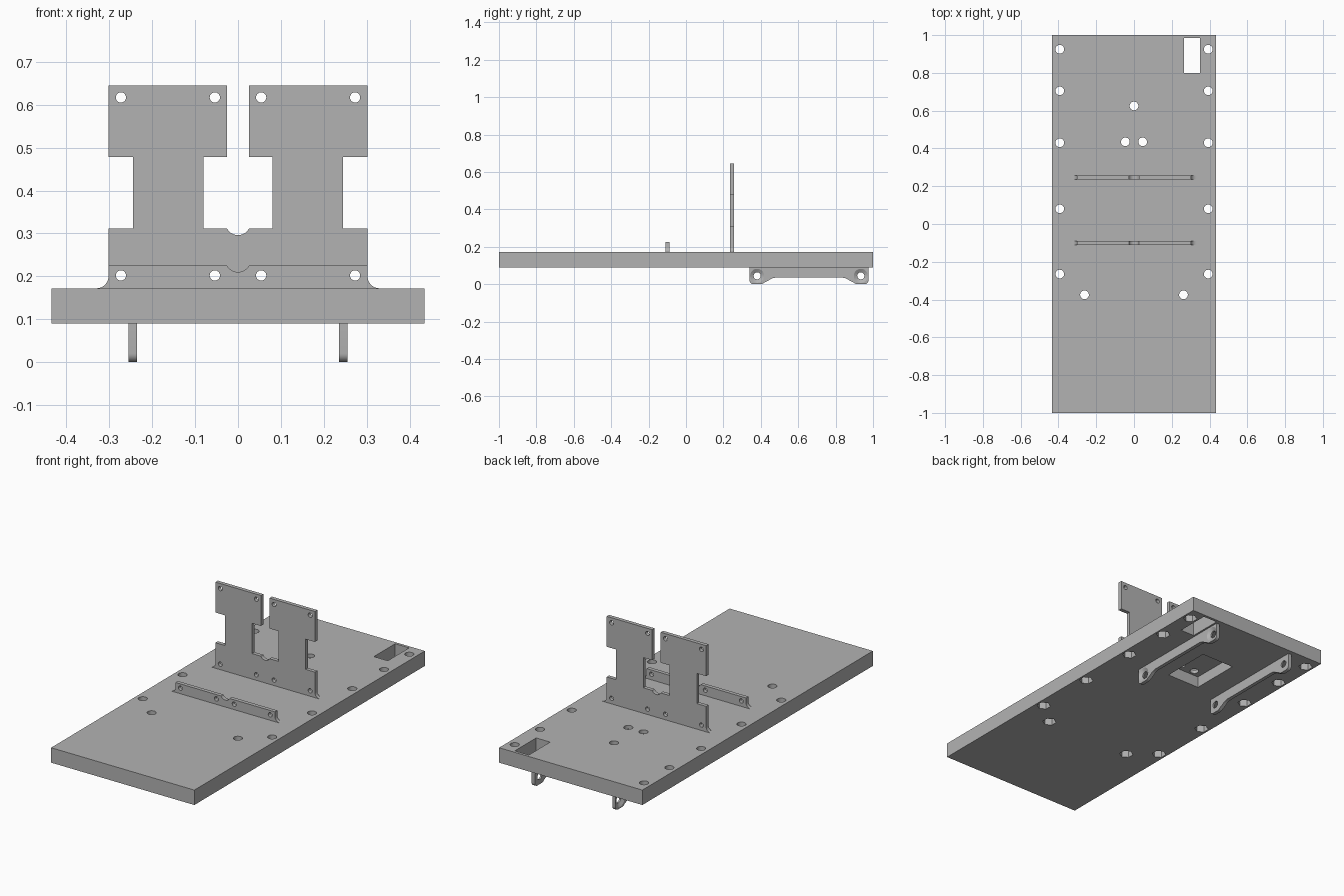
import bpy, bmesh, math
from mathutils import Matrix, Vector

cube = bpy.data.objects.get("Cube")
if cube:
    bpy.data.objects.remove(cube)

grey = bpy.data.materials.new("plain grey")
grey.use_nodes = True
tone = (0.45, 0.45, 0.45, 1)
grey.diffuse_color = tone
grey.node_tree.nodes["Principled BSDF"].inputs["Base Color"].default_value = tone


def make(name, bm):
    bmesh.ops.recalc_face_normals(bm, faces=bm.faces)
    mesh = bpy.data.meshes.new(name)
    bm.to_mesh(mesh)
    bm.free()
    mesh.materials.append(grey)
    obj = bpy.data.objects.new(name, mesh)
    bpy.context.collection.objects.link(obj)
    return obj


def box(bm, x, y, z):
    size = Matrix.Diagonal((x[1] - x[0], y[1] - y[0], z[1] - z[0], 1))
    mid = Vector((sum(x) / 2, sum(y) / 2, sum(z) / 2))
    bmesh.ops.create_cube(bm, size=1, matrix=Matrix.Translation(mid) @ size)


def rod(bm, centre, axis, r1, r2, depth, sides=32):
    turn = Vector(axis).to_track_quat("Z", "Y").to_matrix().to_4x4()
    bmesh.ops.create_cone(bm, cap_ends=True, segments=sides, radius1=r1, radius2=r2,
                          depth=depth, matrix=Matrix.Translation(centre) @ turn)


def cut(obj, bm):
    cutter = make("cutter", bm)
    cutter.hide_render = True
    mod = obj.modifiers.new("cut", "BOOLEAN")
    mod.operation = "DIFFERENCE"
    mod.solver = "EXACT"
    mod.object = cutter
    bpy.context.view_layer.objects.active = obj
    bpy.ops.object.modifier_apply(modifier=mod.name)
    bpy.data.objects.remove(cutter)


def slab(name, points, offset):
    """Fill an outline of 3D points and extrude it."""
    bm = bmesh.new()
    face = bm.faces.new([bm.verts.new(p) for p in points])
    ext = bmesh.ops.extrude_face_region(bm, geom=[face])
    moved = [v for v in ext["geom"] if isinstance(v, bmesh.types.BMVert)]
    bmesh.ops.translate(bm, verts=moved, vec=offset)
    return make(name, bm)


def arc(cx, cz, r, start, end, steps=10):
    angles = [math.radians(start + (end - start) * i / steps) for i in range(steps + 1)]
    return [(cx + r * math.cos(a), cz + r * math.sin(a)) for a in angles]


def smooth(obj):
    bpy.ops.object.select_all(action="DESELECT")
    obj.select_set(True)
    bpy.context.view_layer.objects.active = obj
    bpy.ops.object.shade_smooth_by_angle(angle=math.radians(30))


# Base board with a through window and an underside pocket
LOW, TOP = 0.09, 0.172
bm = bmesh.new()
box(bm, (-0.435, 0.435), (-1, 1), (LOW, TOP))
board = make("base_board", bm)
bm = bmesh.new()
box(bm, (0.265, 0.35), (0.8, 0.985), (0, 0.3))
box(bm, (-0.1, 0.1), (0.4, 0.68), (0, 0.152))
cut(board, bm)

# Bolt holes, and hexagonal nut recesses under the outer ones
outer = [(s * 0.393, y) for s in (-1, 1) for y in (0.925, 0.705, 0.43, 0.08, -0.265)]
outer += [(s * 0.262, -0.375) for s in (-1, 1)]
inner = [(0, 0.625), (-0.046, 0.435), (0.046, 0.435)]
bm = bmesh.new()
for x, y in outer + inner:
    rod(bm, (x, y, 0.13), (0, 0, 1), 0.023, 0.023, 0.3)
cut(board, bm)
bm = bmesh.new()
for x, y in outer:
    rod(bm, (x, y, LOW), (0, 0, 1), 0.036, 0.036, 0.08, 6)
cut(board, bm)
smooth(board)

# Upright plates: half outline from the outer foot to the centre, then mirrored
THICK = 0.021
foot = arc(0.33, 0.2, 0.028, 270, 180)
tall = foot + [(0.302, 0.312), (0.245, 0.312), (0.245, 0.478), (0.302, 0.478),
               (0.302, 0.645), (0.026, 0.645), (0.026, 0.478), (0.08, 0.478),
               (0.08, 0.312)] + arc(0, 0.325, 0.029, -27, -90)
short = foot + [(0.302, 0.226)] + arc(0, 0.239, 0.029, -27, -90)


def upright(name, half, y, hole_rows):
    outline = half + [(-x, z) for x, z in reversed(half[:-1])]
    obj = slab(name, [(x, y - THICK / 2, z) for x, z in outline], (0, THICK, 0))
    bm = bmesh.new()
    for z in hole_rows:
        for x in (-0.273, -0.054, 0.054, 0.273):
            rod(bm, (x, y, z), (0, 1, 0), 0.012, 0.012, 0.1, 24)
    cut(obj, bm)
    smooth(obj)


upright("tall_mounting_plate", tall, 0.246, (0.202, 0.617))
upright("short_mounting_bar", short, -0.1, (0.202,))

# Underside brackets with rounded ends and holes countersunk on the outside
MID, REACH, EYE = 0.6575, 0.277, 0.045
half = [(0.3175, LOW)] + arc(0.2975, 0.02, 0.02, 0, -90, 6)
half += [(0.26, 0)] + arc(0.26, 0.03, 0.03, 270, 225, 4)
half += arc(0.175, -0.03, 0.065, 50, 90, 6)
profile = half + [(-y, z) for y, z in reversed(half)]
for side, label in ((1, "left"), (-1, "right")):
    start = side * 0.235
    bracket = slab(label + "_bracket", [(start, MID + y, z) for y, z in profile],
                   (side * 0.02, 0, 0))
    for shape in ("hole", "sink"):
        bm = bmesh.new()
        for y in (MID - REACH, MID + REACH):
            if shape == "hole":
                rod(bm, (side * 0.245, y, EYE), (1, 0, 0), 0.019, 0.019, 0.1)
            else:
                rod(bm, (side * 0.25, y, EYE), (side, 0, 0), 0.017, 0.041, 0.014)
        cut(bracket, bm)
    smooth(bracket)
